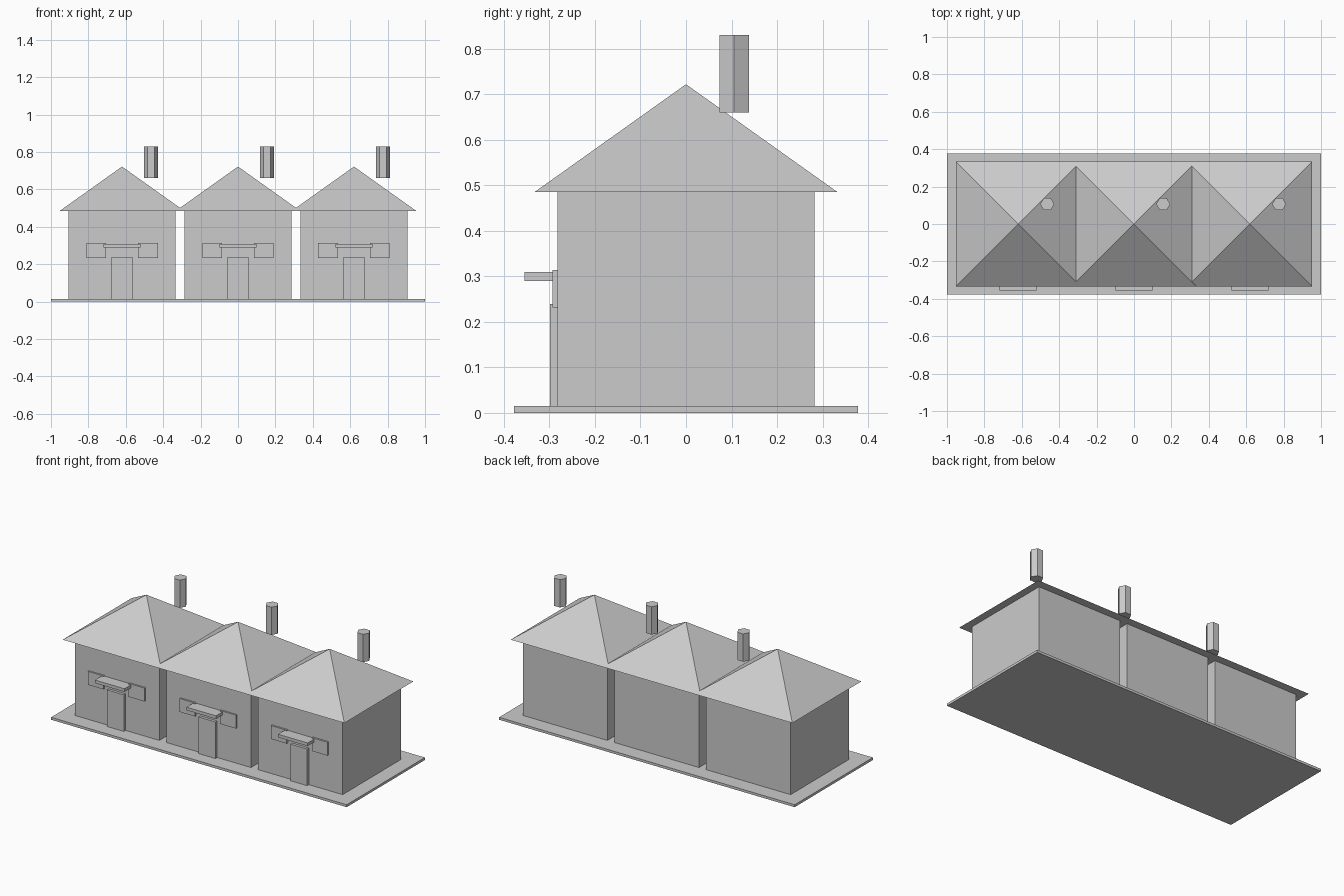
import bpy
import math

cube = bpy.data.objects.get("Cube")
if cube:
    bpy.data.objects.remove(cube, do_unlink=True)

# Single plain grey
grey = bpy.data.materials.new("plain_grey")
grey.use_nodes = True
color = (0.6, 0.6, 0.6, 1)
grey.diffuse_color = color
grey.node_tree.nodes["Principled BSDF"].inputs["Base Color"].default_value = color


def finish(name):
    obj = bpy.context.object
    obj.name = name
    obj.data.materials.clear()
    obj.data.materials.append(grey)
    bpy.ops.object.transform_apply(location=False, rotation=True, scale=True)
    return obj


def box(name, x, y, z):
    """Box from (low, high) ranges on each axis."""
    ranges = (x, y, z)
    bpy.ops.mesh.primitive_cube_add(size=1, location=[(a + b) / 2 for a, b in ranges])
    bpy.context.object.scale = [b - a for a, b in ranges]
    return finish(name)


GROUND = 0.015
EAVES = 0.485
WALL = 0.2825
SPACING = 0.62

# Shared ground slab
box("ground_slab", (-1, 1), (-0.378, 0.378), (0, GROUND))

for label, i in (("right", -1), ("middle", 0), ("left", 1)):
    cx = i * SPACING

    # House body
    box(f"{label}_walls", (cx - 0.286, cx + 0.286), (-WALL, WALL), (GROUND, EAVES))

    # Pyramid roof with overhanging eaves
    bpy.ops.mesh.primitive_cone_add(vertices=4, radius1=0.333 * math.sqrt(2), depth=0.237,
                                    location=(cx, 0, EAVES + 0.237 / 2),
                                    rotation=(0, 0, math.pi / 4))
    finish(f"{label}_roof")

    # Six-sided chimney standing over the rear slope
    bpy.ops.mesh.primitive_cylinder_add(vertices=6, radius=0.0375, depth=0.17,
                                        location=(cx + 0.156, 0.106, 0.745),
                                        rotation=(0, 0, math.pi / 6))
    finish(f"{label}_chimney")

    # Door, canopy and a window on each side
    box(f"{label}_door", (cx - 0.057, cx + 0.057), (-0.299, -WALL), (GROUND, 0.239))
    box(f"{label}_door_canopy", (cx - 0.1, cx + 0.1), (-0.355, -WALL), (0.29, 0.309))
    for side, s in (("right", -1), ("left", 1)):
        wx = cx + s * 0.138
        box(f"{label}_{side}_window", (wx - 0.053, wx + 0.053), (-0.293, -WALL), (0.232, 0.314))
